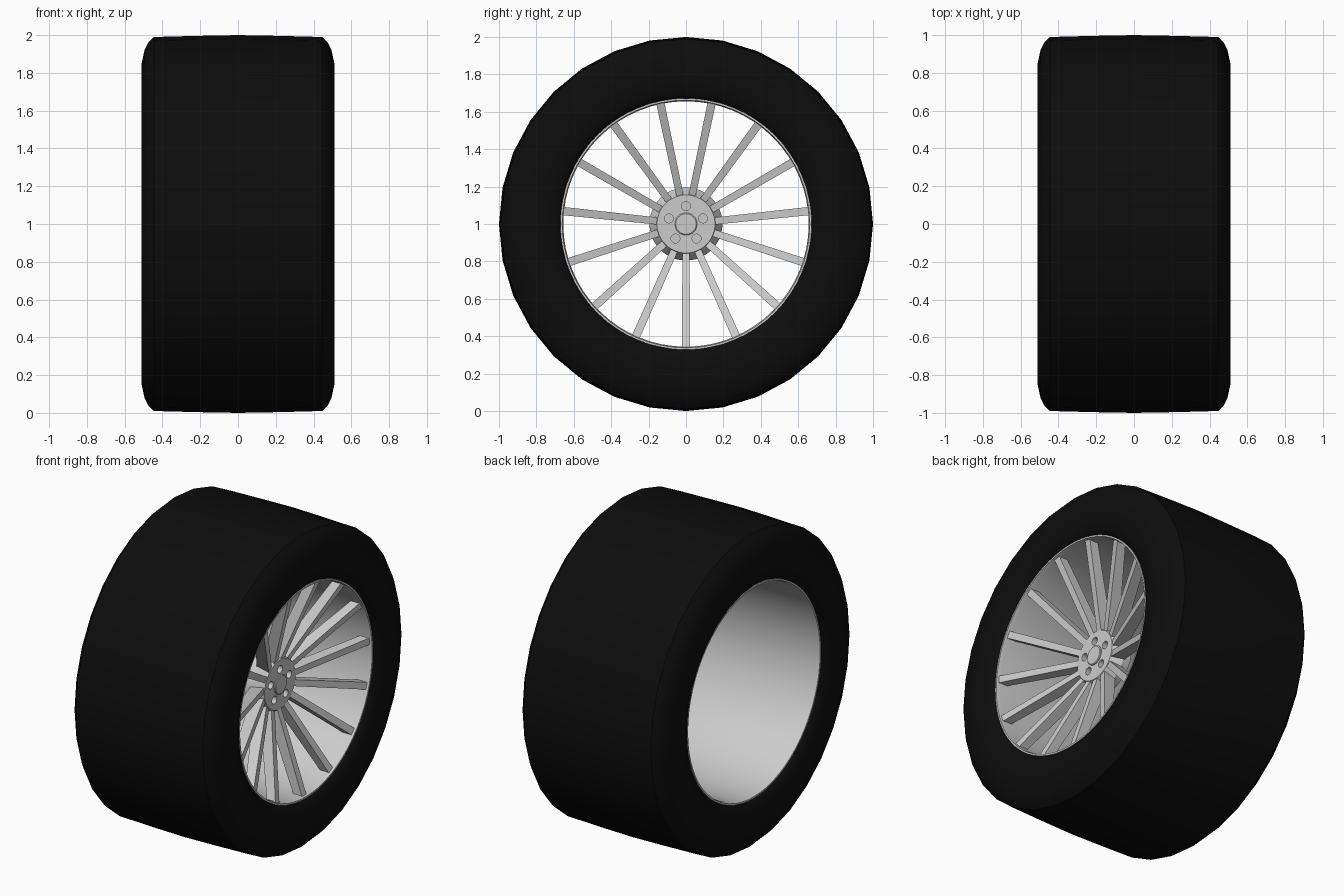
import bpy, bmesh
from math import sin, cos, pi, radians

if "Cube" in bpy.data.objects:
    bpy.data.objects.remove(bpy.data.objects["Cube"])

CENTRE_Z = 1.0


def new_object(name, bm, smooth=None, material=None):
    bmesh.ops.recalc_face_normals(bm, faces=bm.faces)
    mesh = bpy.data.meshes.new(name)
    bm.to_mesh(mesh)
    bm.free()
    obj = bpy.data.objects.new(name, mesh)
    obj.location.z = CENTRE_Z
    bpy.context.collection.objects.link(obj)
    if material:
        mesh.materials.append(material)
    if smooth:
        bpy.ops.object.select_all(action='DESELECT')
        obj.select_set(True)
        bpy.context.view_layer.objects.active = obj
        bpy.ops.object.shade_smooth_by_angle(angle=radians(smooth))
    return obj


def lathe(name, profile, sides, closed=True, caps=False, smooth=30, material=None, y=0, z=0):
    """Revolve (x, radius) points about an axis parallel to x."""
    bm = bmesh.new()
    rings = [[bm.verts.new((x, y + r * sin(2 * pi * i / sides), z + r * cos(2 * pi * i / sides)))
              for i in range(sides)] for x, r in profile]
    pairs = list(zip(rings, rings[1:]))
    if closed:
        pairs.append((rings[-1], rings[0]))
    for a, b in pairs:
        for i in range(sides):
            j = (i + 1) % sides
            bm.faces.new((a[i], a[j], b[j], b[i]))
    if caps:
        bm.faces.new(rings[0])
        bm.faces.new(rings[-1])
    return new_object(name, bm, smooth, material)


def mirrored(half):
    return half + [(-x, r) for x, r in reversed(half) if x > 0]


rubber = bpy.data.materials.new("rubber")
rubber.diffuse_color = (0.004, 0.004, 0.004, 1)
rubber.use_nodes = True
rubber.node_tree.nodes["Principled BSDF"].inputs["Base Color"].default_value = rubber.diffuse_color

# Tyre: slightly crowned tread, rounded shoulders, bulging sidewalls
half_tyre = [(0.46, 0.667), (0.485, 0.685), (0.5, 0.72), (0.508, 0.77), (0.51, 0.85),
             (0.495, 0.92), (0.475, 0.96), (0.445, 0.99), (0.22, 0.996), (0.0, 1.0)]
lathe("tyre", mirrored(half_tyre), 32, smooth=40, material=rubber)

# Rim barrel with a small lip at each edge
barrel = [(0.478, 0.672), (0.478, 0.662), (0.45, 0.656)]
lathe("rim_barrel", barrel + [(-x, r) for x, r in reversed(barrel)], 64)

# Hub: tapered disc with five lug holes
hub = lathe("hub", [(0.18, 0.195), (0.23, 0.195), (0.295, 0.155)], 48, closed=False, caps=True)
for k in range(5):
    a = 2 * pi * k / 5
    cutter = lathe("lug_hole_cutter", [(0.25, 0.024), (0.35, 0.024)], 16, closed=False,
                   caps=True, smooth=None, y=0.096 * sin(a), z=0.096 * cos(a))
    cutter.hide_render = True
    cutter.hide_set(True)
    cut = hub.modifiers.new("lug_hole", 'BOOLEAN')
    cut.operation = 'DIFFERENCE'
    cut.solver = 'EXACT'
    cut.object = cutter

# Centre cap
lathe("centre_cap", [(0.28, 0.06), (0.3, 0.06), (0.304, 0.055)], 32, closed=False, caps=True)

# Fifteen dished spokes; one points straight down
bm = bmesh.new()
for k in range(15):
    a = pi + 2 * pi * k / 15
    ends = []
    # radius, front x, back x, half width
    for r, front, back, w in ((0.14, 0.285, 0.20, 0.019), (0.662, 0.465, 0.405, 0.022)):
        ends.append([bm.verts.new((x, r * sin(a) + s * cos(a), r * cos(a) - s * sin(a)))
                     for x, s in ((front, -w), (front, w), (back, w), (back, -w))])
    inner, outer = ends
    bm.faces.new(inner)
    bm.faces.new(outer)
    for i in range(4):
        j = (i + 1) % 4
        bm.faces.new((inner[i], inner[j], outer[j], outer[i]))
new_object("spokes", bm)
